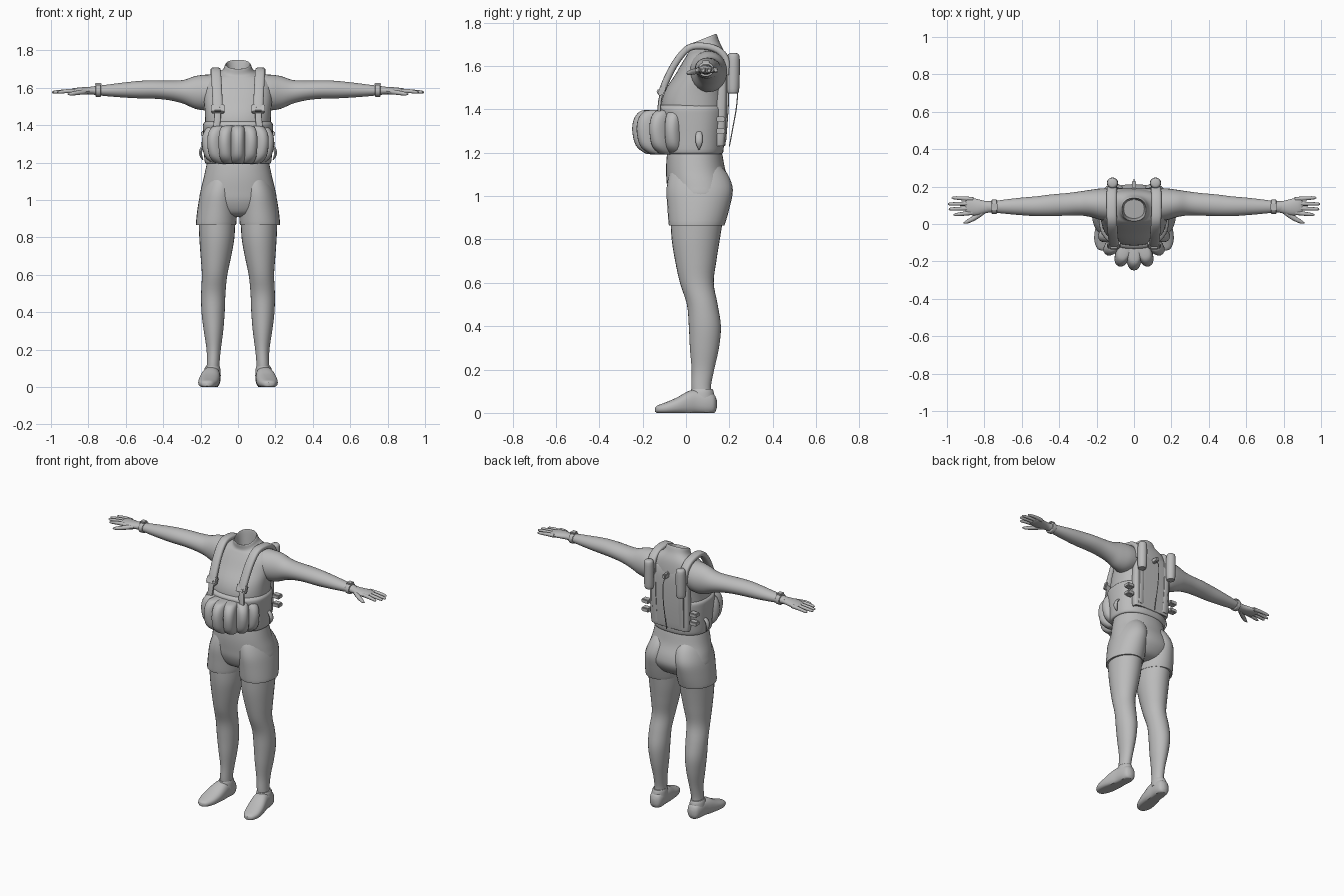
import bpy, bmesh, math
from mathutils import Vector

grey = bpy.data.materials.new("plain grey")
grey.diffuse_color = (0.5, 0.5, 0.5, 1)


def finish(name, bm, angle=40):
    bmesh.ops.recalc_face_normals(bm, faces=bm.faces)
    me = bpy.data.meshes.new(name)
    bm.to_mesh(me)
    bm.free()
    me.materials.append(grey)
    ob = bpy.data.objects.new(name, me)
    bpy.context.collection.objects.link(ob)
    bpy.ops.object.select_all(action='DESELECT')
    ob.select_set(True)
    bpy.context.view_layer.objects.active = ob
    bpy.ops.object.shade_smooth_by_angle(angle=math.radians(angle))
    return ob


def smooth_rows(rows, n):
    """Catmull-Rom interpolation of equal-length tuples."""
    out = []
    for i in range(len(rows) - 1):
        p = [rows[max(0, min(len(rows) - 1, i + k))] for k in (-1, 0, 1, 2)]
        for j in range(n):
            t = j / n
            out.append([0.5 * (2 * b + (c - a) * t + (2 * a - 5 * b + 4 * c - d) * t * t
                               + (3 * b - a - 3 * c + d) * t ** 3) for a, b, c, d in zip(*p)])
    return out + [list(rows[-1])]


def section(n, power):
    """Unit superellipse."""
    pts = []
    for i in range(n):
        a = math.tau * i / n
        c, s = math.cos(a), math.sin(a)
        pts.append((math.copysign(abs(c) ** (2 / power), c), math.copysign(abs(s) ** (2 / power), s)))
    return pts


def skin(name, rings, caps=(True, True), angle=40):
    bm = bmesh.new()
    vs = [[bm.verts.new(p) for p in r] for r in rings]
    n = len(vs[0])
    for a, b in zip(vs, vs[1:]):
        for i in range(n):
            bm.faces.new((a[i], a[(i + 1) % n], b[(i + 1) % n], b[i]))
    if caps[0]:
        bm.faces.new(vs[0])
    if caps[1]:
        bm.faces.new(vs[-1])
    return finish(name, bm, angle)


def loft(name, axis, rows, side=1, n=28, steps=4, power=2, caps=(True, True), floor=False):
    """Rows are (position, centre 1, centre 2, radius 1, radius 2, tilt)."""
    rings = []
    for t, c1, c2, r1, r2, tilt in smooth_rows([tuple(r) + (0,) * (6 - len(r)) for r in rows], steps):
        ring = []
        for u, v in section(n, power):
            a, b = c1 + abs(r1) * u, c2 + abs(r2) * v
            p = {'x': (t, a, b), 'y': (a, t, b), 'z': (a, b, t + tilt * (b - c2))}[axis]
            ring.append((p[0] * side, p[1], max(p[2], 0) if floor else p[2]))
        rings.append(ring)
    return skin(name, rings, caps)


def tube(name, pts, radii, side=1, n=12, steps=4, power=2, ref=(1, 0, 0)):
    """Sweep an ellipse along points; the first radius lies along ref."""
    rows = smooth_rows([tuple(p) + tuple(r) for p, r in zip(pts, radii)], steps)
    cs = [Vector(r[:3]) for r in rows]
    rings = []
    for i, r in enumerate(rows):
        d = (cs[min(i + 1, len(cs) - 1)] - cs[max(i - 1, 0)]).normalized()
        u = Vector(ref)
        u = (u - d * u.dot(d)).normalized()
        w = d.cross(u)
        ring = [cs[i] + u * (abs(r[3]) * a) + w * (abs(r[4]) * b) for a, b in section(n, power)]
        rings.append([(p.x * side, p.y, p.z) for p in ring])
    return skin(name, rings)


def box(name, centre, size, rot=0, bevel=0.006):
    bm = bmesh.new()
    bmesh.ops.create_cube(bm, size=1)
    bmesh.ops.scale(bm, vec=size, verts=bm.verts)
    bmesh.ops.bevel(bm, geom=bm.edges[:], offset=bevel, segments=2, affect='EDGES')
    ob = finish(name, bm)
    ob.location = centre
    ob.rotation_euler.x = rot
    return ob


# Torso with open slanted collar folding inside
loft("torso", 'z', [
    (1.12, 0, .045, .165, .125), (1.20, 0, .04, .165, .125), (1.30, 0, .04, .172, .13),
    (1.40, 0, .035, .175, .15), (1.48, 0, .045, .178, .145), (1.56, 0, .07, .185, .12),
    (1.62, 0, .085, .18, .10), (1.66, 0, .09, .145, .085, .1), (1.69, 0, .085, .085, .07, .3),
    (1.722, 0, .078, .068, .064, .38), (1.715, 0, .078, .062, .058, .38), (1.64, 0, .08, .055, .05, .2)],
    n=40, power=2.3)

# Shorts
loft("shorts_seat", 'z', [
    (.91, 0, .06, .06, .06), (.93, 0, .06, .14, .11), (.99, 0, .065, .203, .145), (1.05, 0, .06, .2, .148),
    (1.12, 0, .045, .183, .137), (1.19, 0, .04, .168, .128), (1.22, 0, .04, .16, .12)], n=40, power=2.2)
for s, tag in ((1, "right"), (-1, "left")):
    loft("shorts_leg_" + tag, 'z', [
        (.868, .117, .05, .102, .125), (.872, .117, .05, .108, .13), (.95, .111, .058, .106, .144),
        (1.03, .103, .063, .099, .153), (1.1, .09, .058, .085, .135), (1.15, .085, .05, .06, .1)], s)

    # Leg from thigh to ankle
    loft("leg_" + tag, 'z', [
        (.06, .135, .075, .037, .045), (.12, .133, .07, .034, .045), (.20, .130, .078, .038, .052),
        (.30, .131, .085, .052, .067), (.40, .133, .087, .062, .074), (.50, .132, .075, .065, .071),
        (.60, .125, .05, .068, .078), (.70, .118, .045, .082, .095), (.80, .113, .045, .094, .111),
        (.90, .113, .05, .098, .122)], s)

    # Shoe with flat sole and ankle collar
    loft("shoe_" + tag, 'y', [
        (-.142, .165, .015, .01, .01), (-.13, .165, .017, .032, .018), (-.09, .162, .022, .05, .028),
        (-.04, .155, .032, .055, .04), (.01, .147, .045, .052, .055), (.05, .142, .05, .047, .058),
        (.1, .138, .046, .044, .055), (.13, .137, .042, .034, .043), (.142, .137, .04, .012, .018)],
        s, power=2.4, floor=True)
    loft("shoe_collar_" + tag, 'z', [
        (.06, .138, .075, .046, .058), (.095, .137, .074, .043, .054), (.11, .136, .073, .038, .049)], s)

    # Arm from shoulder to wrist
    loft("arm_" + tag, 'x', [
        (.10, .1, 1.585, .085, .085), (.17, .105, 1.575, .085, .095), (.23, .11, 1.575, .073, .087),
        (.29, .11, 1.578, .064, .064), (.36, .105, 1.585, .06, .053), (.44, .1, 1.59, .058, .049),
        (.52, .095, 1.59, .053, .047), (.60, .094, 1.588, .047, .041), (.68, .093, 1.586, .039, .033),
        (.75, .092, 1.585, .031, .025), (.79, .092, 1.585, .03, .02)], s)

    # Palm, fingers and thumb
    loft("palm_" + tag, 'x', [
        (.76, .092, 1.585, .028, .022), (.80, .09, 1.584, .034, .02), (.84, .09, 1.583, .044, .019),
        (.88, .096, 1.582, .047, .015), (.90, .098, 1.581, .04, .009)], s, n=20)
    for i, (y0, y1, x1) in enumerate([(.06, .05, .965), (.085, .08, .99), (.11, .107, .995), (.133, .14, .975)]):
        tube(f"finger_{i}_{tag}", [(.86, y0, 1.583), (.91, (y0 + y1) / 2, 1.582), (x1 - .012, y1, 1.577),
                                   (x1, y1, 1.575)],
             [(.011, .012), (.011, .011), (.008, .008), (.002, .002)], s, n=10, ref=(0, 1, 0))
    tube("thumb_" + tag, [(.80, .075, 1.58), (.845, .038, 1.575), (.89, .013, 1.568), (.912, .006, 1.565)],
         [(.018, .015), (.014, .013), (.01, .01), (.002, .002)], s, n=10, ref=(0, 1, 0))

    # Wrist band and its small dial
    loft("wrist_band_" + tag, 'x', [(.733, .092, 1.585, .034, .03), (.737, .092, 1.585, .038, .034),
                                    (.757, .092, 1.585, .038, .034), (.761, .092, 1.585, .034, .03)], s)
    box("wrist_dial_" + tag, (s * .747, .092, 1.619), (.034, .036, .012), bevel=.003)

    # Padded harness strap over the shoulder
    tube("shoulder_strap_" + tag, [
        (.108, -.108, 1.49), (.11, -.088, 1.54), (.114, -.045, 1.62), (.118, .012, 1.683),
        (.12, .08, 1.692), (.12, .145, 1.675), (.118, .185, 1.63), (.115, .185, 1.56)],
        [(.027, .016)] * 8, s, n=20, power=3)
    tube("strap_tail_" + tag, [(.108, -.108, 1.5), (.11, -.12, 1.44), (.115, -.125, 1.39)],
         [(.018, .008)] * 3, s, power=4)
    box("buckle_" + tag, (s * .108, -.112, 1.487), (.072, .026, .05), -.45)
    box("buckle_bar_" + tag, (s * .108, -.126, 1.483), (.042, .016, .022), -.45, .004)

    # Rolled pad at the back of the shoulder
    loft("back_roll_" + tag, 'z', [
        (1.475, .115, .217, .015, .015), (1.482, .115, .217, .027, .027), (1.56, .115, .218, .03, .03),
        (1.645, .115, .219, .028, .028), (1.66, .115, .219, .014, .014)], s, n=20)

    # Vertical webbing on the back
    tube("back_webbing_" + tag, [(.105, .184, 1.6), (.1, .19, 1.45), (.095, .176, 1.25)],
         [(.018, .009)] * 3, s, power=4)

    # Side tabs and pointed strap end
    for z in (1.30, 1.355):
        box("side_tab_%s_%d" % (tag, z * 1000), (s * .172, .16, z), (.05, .04, .026), bevel=.004)
    tube("strap_end_" + tag, [(.172, .06, 1.30), (.195, .06, 1.275), (.2, .06, 1.245), (.188, .06, 1.215)],
         [(.012, .006), (.016, .008), (.015, .008), (.003, .003)], s, ref=(0, 1, 0))

# Vest belt and back panel
loft("vest_belt", 'z', [
    (1.195, 0, .035, .165, .125), (1.205, 0, .035, .178, .137), (1.28, 0, .035, .183, .143),
    (1.37, 0, .03, .187, .158), (1.405, 0, .028, .186, .16), (1.42, 0, .03, .172, .148)], n=40, power=2.4)
loft("back_panel", 'z', [
    (1.235, 0, .155, .12, .02), (1.245, 0, .155, .135, .028), (1.4, 0, .16, .14, .032),
    (1.55, 0, .165, .135, .027), (1.615, 0, .16, .115, .022), (1.625, 0, .16, .1, .014)], n=32, power=4)

# Fan of rounded front pouches
for i, (deg, reach) in enumerate([(0, .248), (20, .24), (-20, .24), (44, .222), (-44, .222), (68, .205), (-68, .205)]):
    a = math.radians(deg)
    mid = reach - .09
    ob = loft(f"pouch_{i}", 'z', [
        (1.193, 0, -mid + .025, .015, .03), (1.2, 0, -mid + .02, .033, .055), (1.235, 0, -mid + .006, .041, .08),
        (1.30, 0, -mid, .042, .09), (1.355, 0, -mid + .002, .041, .085), (1.39, 0, -mid + .012, .035, .068),
        (1.398, 0, -mid + .02, .015, .04)], n=24, power=2.4)
    ob.rotation_euler.z = a

# Loose cord hanging down the back
tube("back_cord", [(0, .185, 1.6), (0, .235, 1.54), (0, .235, 1.43), (0, .217, 1.32), (0, .2, 1.23)],
     [(.003, .003)] * 5, n=6)
box("cord_clip", (0, .2, 1.58), (.022, .06, .03), bevel=.004)
